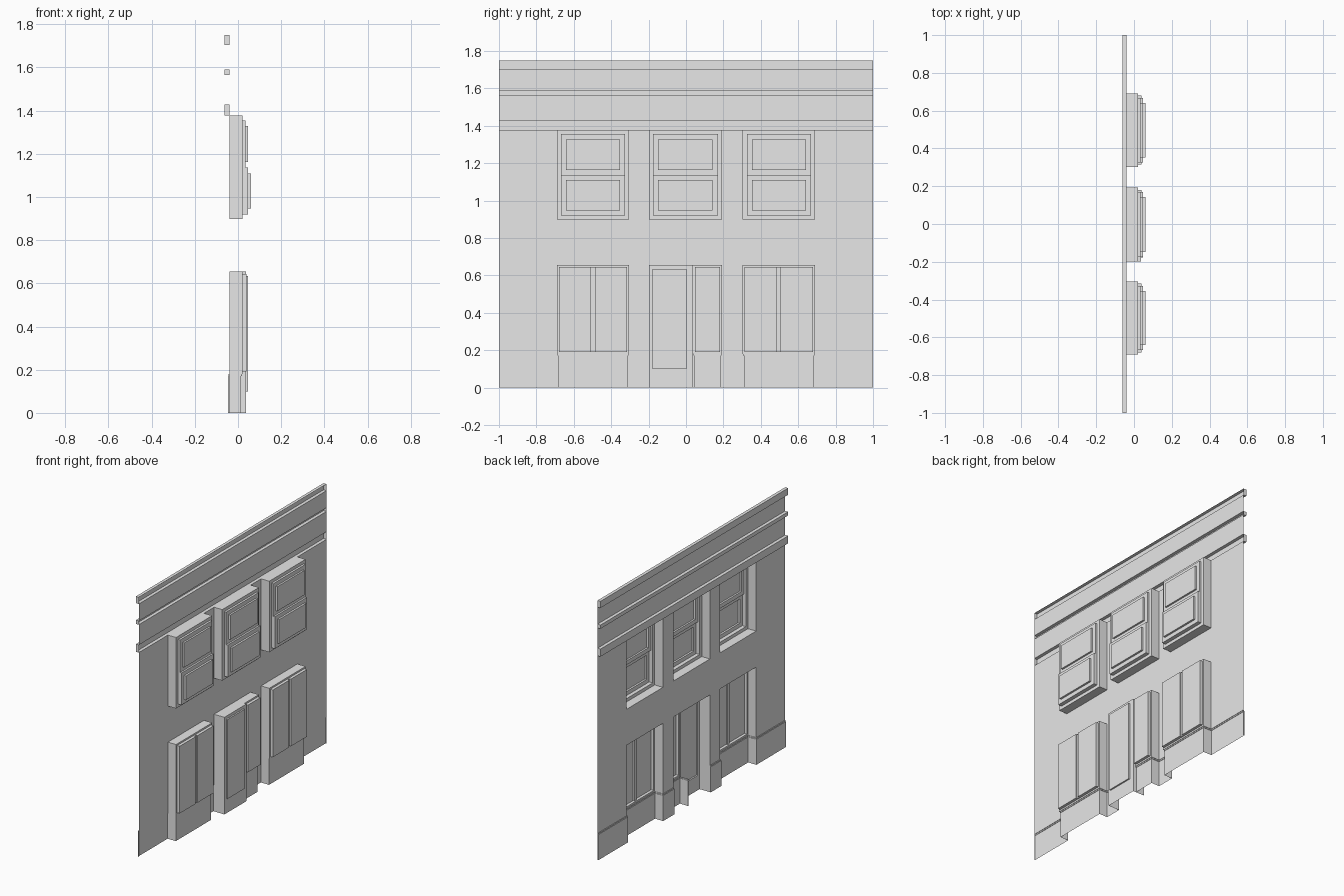
import bpy, bmesh

cube = bpy.data.objects.get("Cube")
if cube:
    bpy.data.objects.remove(cube)

stone = bpy.data.materials.new("pale_grey")
stone.use_nodes = True
stone.diffuse_color = (0.8, 0.8, 0.8, 1)
stone.node_tree.nodes["Principled BSDF"].inputs["Base Color"].default_value = (0.8, 0.8, 0.8, 1)


def relief(name, rects, rim):
    """Stepped sheet facing -x. Each rect is (y0, y1, z0, z1, depth); later ones
    override earlier ones, and depth None cuts a hole. Edges return to rim."""
    rects = [tuple(None if v is None else round(v, 4) for v in r) for r in rects]
    ys = sorted({v for r in rects for v in r[:2]})
    zs = sorted({v for r in rects for v in r[2:4]})

    def depth(i, j):
        if not (0 <= i < len(ys) - 1 and 0 <= j < len(zs) - 1):
            return rim
        y, z = (ys[i] + ys[i + 1]) / 2, (zs[j] + zs[j + 1]) / 2
        return [r[4] for r in rects if r[0] < y < r[1] and r[2] < z < r[3]][-1]

    bm = bmesh.new()

    def quad(*points):
        bm.faces.new([bm.verts.new(p) for p in points])

    for i in range(len(ys)):
        for j in range(len(zs)):
            d, left, below = depth(i, j), depth(i - 1, j), depth(i, j - 1)
            y, z = ys[i], zs[j]
            inside_y, inside_z = i < len(ys) - 1, j < len(zs) - 1
            if inside_y and inside_z and d is not None:
                y1, z1 = ys[i + 1], zs[j + 1]
                quad((d, y, z), (d, y, z1), (d, y1, z1), (d, y1, z))
            # Returns between neighbouring depths; the foot stays open
            if inside_z and None not in (d, left) and d != left:
                z1 = zs[j + 1]
                quad((left, y, z), (left, y, z1), (d, y, z1), (d, y, z))
            if inside_y and z > 0 and None not in (d, below) and d != below:
                y1 = ys[i + 1]
                quad((below, y, z), (d, y, z), (d, y1, z), (below, y1, z))
    bmesh.ops.remove_doubles(bm, verts=bm.verts, dist=0.0001)
    bmesh.ops.dissolve_limit(bm, angle_limit=0.01, verts=bm.verts, edges=bm.edges)
    mesh = bpy.data.meshes.new(name)
    bm.to_mesh(mesh)
    bm.free()
    mesh.materials.append(stone)
    obj = bpy.data.objects.new(name, mesh)
    bpy.context.collection.objects.link(obj)


def inset(r, m):
    return (r[0] + m, r[1] - m, r[2] + m, r[3] - m)


WALL, FRAME, DOORWAY = -0.04, 0.021, 0.037
JAMB = 0.037
bays = {"right": (-0.69, -0.305), "middle": (-0.198, 0.192), "left": (0.303, 0.69)}
shop_bays = {"right": bays["right"], "side": (JAMB, 0.192), "left": bays["left"]}

# Wall with cornice bands
wall = [(-1, 1, 0, 1.75, WALL)]
for z0, z1 in ((1.705, 1.75), (1.565, 1.59), (1.377, 1.428)):
    wall.append((-1, 1, z0, z1, -0.062))

# Upper sash windows: recess in the wall, then the two stepped sashes
for side, (y0, y1) in bays.items():
    opening = (y0, y1, 0.898, 1.377)
    sash = inset(opening, 0.022)
    wall += [(*opening, FRAME), (*sash, None)]
    a, b, low, high = sash
    mid = 1.136
    lower, upper = (a, b, low, mid), (a, b, mid, high)
    relief(side + "_sash_window", [
        (*upper, 0.035), (*inset(upper, 0.027), 0.047),
        (*lower, 0.047), (*inset(lower, 0.027), 0.06)], FRAME)

# Plinth with a small stepped top, following the recesses under the windows
for top, out in ((0.18, 0.003), (0.172, 0.006)):
    wall.append((-1, 1, 0, top, WALL - out))
    for y0, y1 in shop_bays.values():
        wall.append((y0 + out, y1 - out, 0, top, FRAME - out))

# Ground floor windows
for side, (y0, y1) in shop_bays.items():
    opening = (y0, y1, 0.18, 0.655)
    pane = inset(opening, 0.011)
    wall += [(*opening, FRAME), (*pane, None)]
    parts = [(*pane, 0.04)]
    if side != "side":
        mid = (y0 + y1) / 2
        parts.append((mid - 0.01, mid + 0.01, pane[2], pane[3], 0.03))
    relief(side + "_shop_window", parts, FRAME)

# Doorway and door
door = (-0.178, 0.004, 0.1, 0.635)
wall += [(-0.198, JAMB, 0, 0.655, DOORWAY), (*door, None)]
relief("door", [(*door, 0.047)], DOORWAY)

relief("facade_wall", wall, WALL)
